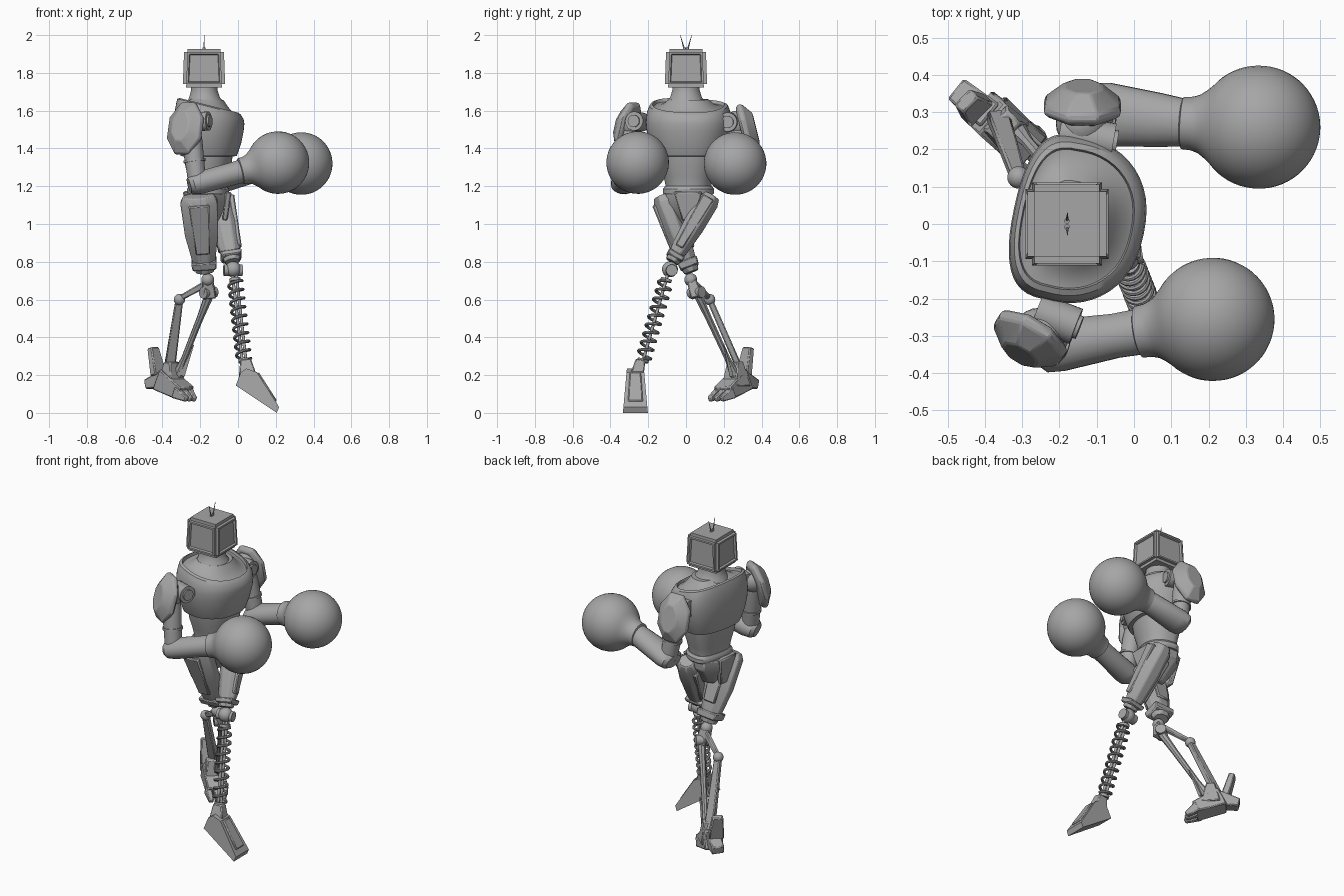
import bpy, bmesh
from math import sin, cos, pi, radians, copysign
from mathutils import Vector as V, Matrix

cube = bpy.data.objects.get("Cube")
if cube:
    bpy.data.objects.remove(cube, do_unlink=True)

grey = bpy.data.materials.new("metal_grey")
grey.use_nodes = True
COLOUR = (0.38, 0.38, 0.38, 1)
grey.diffuse_color = COLOUR
grey.node_tree.nodes["Principled BSDF"].inputs["Base Color"].default_value = COLOUR
parts = []


def add(name, bm):
    bmesh.ops.recalc_face_normals(bm, faces=bm.faces)
    me = bpy.data.meshes.new(name)
    bm.to_mesh(me)
    bm.free()
    me.materials.append(grey)
    ob = bpy.data.objects.new(name, me)
    bpy.context.collection.objects.link(ob)
    parts.append(ob)
    return ob


def skin(name, rings):
    """Join rings of points into a capped tube."""
    bm = bmesh.new()
    rows = [[bm.verts.new(p) for p in ring] for ring in rings]
    n = len(rows[0])
    for lo, hi in zip(rows, rows[1:]):
        for i in range(n):
            j = (i + 1) % n
            bm.faces.new((lo[i], lo[j], hi[j], hi[i]))
    bm.faces.new(rows[0])
    bm.faces.new(rows[-1])
    return add(name, bm)


def limb(name, a, b, profile, n=24, ref=(1, 0, 0), bevel=0):
    """Tapered prism from a to b; profile rows are (t, half width along ref, half depth)."""
    a, b = V(a), V(b)
    d = (b - a).normalized()
    u = V(ref)
    u = (u - d * u.dot(d)).normalized()
    v = d.cross(u)
    k = 1 / cos(pi / n)
    rings = []
    for t, w, h in profile:
        c = a.lerp(b, t)
        angles = [2 * pi * (i + 0.5) / n for i in range(n)]
        rings.append([c + u * (cos(q) * w * k) + v * (sin(q) * h * k) for q in angles])
    ob = skin(name, rings)
    if bevel:
        m = ob.modifiers.new("bevel", "BEVEL")
        m.width = bevel
        m.segments = 1
    return ob


def rod(name, a, b, r, n=12):
    return limb(name, a, b, [(0, r, r), (1, r, r)], n, ref=(0.8, 0.6, 0.1))


def block(name, a, b, w0, h0, w1, h1, ref=(1, 0, 0)):
    return limb(name, a, b, [(0, w0, h0), (1, w1, h1)], 4, ref, 0.006)


def ball(name, c, r):
    bm = bmesh.new()
    bmesh.ops.create_uvsphere(bm, u_segments=24, v_segments=14, radius=r,
                              matrix=Matrix.Translation(c))
    return add(name, bm)


# Head: bevelled box with a recessed panel on every side
bm = bmesh.new()
bmesh.ops.create_cube(bm, size=1)
for v in bm.verts:
    s = 0.21 if v.co.z > 0 else 0.225
    v.co = V((v.co.x * s - 0.18, v.co.y * s, v.co.z * 0.205 + 1.825))
bmesh.ops.bevel(bm, geom=bm.edges[:], offset=0.018, segments=2, affect="EDGES")
bm.normal_update()
sides = [f for f in bm.faces if f.calc_area() > 0.02 and abs(f.normal.z) < 0.5]
bmesh.ops.inset_individual(bm, faces=sides, thickness=0.014, depth=0)
bmesh.ops.inset_individual(bm, faces=sides, thickness=0.006, depth=-0.012)
add("head", bm)
for s in (-1, 1):
    limb("antenna", (-0.18, s * 0.008, 1.92), (-0.178, s * 0.03, 2.0),
         [(0, 0.004, 0.004), (1, 0.001, 0.001)], 6)
    rod("antenna_base", (-0.18, s * 0.008, 1.92), (-0.18, s * 0.008, 1.935), 0.007)


# Torso: D-shaped rings turned a little towards one side
def torso_ring(scale, z, tilt=0, n=48):
    ring = []
    for i in range(n):
        q = 2 * pi * i / n
        c, s = cos(q), sin(q)
        x = 0.2 * c if c > 0 else -0.155 * abs(c) ** 0.55
        y = 0.225 * copysign(abs(s) ** 0.85, s)
        p = Matrix.Rotation(radians(-12), 3, "Z") @ V((x * scale, y * scale, 0))
        ring.append(p + V((-0.17, 0.012, z - tilt * p.x)))
    return ring


skin("chest", [torso_ring(*r) for r in (
    (0.6, 1.355), (0.8, 1.36), (0.83, 1.375), (0.92, 1.43), (0.98, 1.49), (1, 1.54, 0.05),
    (0.98, 1.585, 0.15), (0.94, 1.61, 0.22), (0.91, 1.625, 0.25), (0.84, 1.632, 0.25),
    (0.82, 1.615, 0.25), (0.74, 1.617, 0.22), (0.6, 1.632, 0.15), (0.46, 1.66, 0.05))])
limb("neck", (-0.175, 0, 1.58), (-0.18, 0, 1.74),
     [(0, 0.125, 0.13), (0.35, 0.105, 0.11), (0.55, 0.082, 0.085), (0.8, 0.07, 0.072), (1, 0.07, 0.072)], 32)
skin("abdomen", [torso_ring(*r) for r in (
    (0.52, 1.16), (0.53, 1.2), (0.58, 1.25), (0.66, 1.31), (0.7, 1.37))])
skin("belt", [torso_ring(*r) for r in ((0.57, 1.155), (0.6, 1.165), (0.6, 1.185), (0.55, 1.2))])

# Pelvis
limb("pelvis", (-0.17, 0.01, 1.17), (-0.16, 0.01, 0.99),
     [(0, 0.11, 0.12), (0.35, 0.105, 0.115), (0.8, 0.065, 0.05), (1, 0.04, 0.025)], 8, bevel=0.006)
block("front_hip_plate", (-0.05, 0.01, 1.17), (-0.07, 0.01, 1.02), 0.016, 0.075, 0.014, 0.03)
block("rear_hip_plate", (-0.275, -0.01, 1.17), (-0.25, 0, 1.0), 0.016, 0.08, 0.014, 0.03)


# Arms: shoulder joint, pad, upper arm, forearm and round glove
def arm(side, axle, shoulder, pad, pad_axis, elbow, wrist, glove, thick):
    rod(side + "_shoulder_axle", *axle, 0.05, 24)
    end = V(axle[1])
    d = (end - V(axle[0])).normalized()
    rod(side + "_axle_cap", end, end + d * 0.01, 0.032, 24)
    ball(side + "_shoulder_joint", shoulder, 0.07)
    c, ax = V(pad), V(pad_axis).normalized()
    ref = V((-ax.y, ax.x, 0))
    limb(side + "_shoulder_pad", c - ax * 0.04, c + ax * 0.04,
         [(0, 0.085, 0.125), (0.2, 0.104, 0.142), (0.45, 0.1, 0.138), (1, 0.05, 0.08)], 8, ref, 0.005)
    e, w, g = V(elbow), V(wrist), V(glove)
    limb(side + "_upper_arm", shoulder, e,
         [(0, 0.05, 0.05), (0.3, 0.055, 0.056), (0.7, 0.05, 0.052), (1, 0.047, 0.05)], 20)
    rod(side + "_arm_band", V(shoulder).lerp(e, 0.6), V(shoulder).lerp(e, 0.64), 0.058, 20)
    limb(side + "_forearm", e - (w - e) * 0.17, w,
         [(0, thick * 0.7, 0.04), (0.06, thick * 0.95, 0.052), (0.2, thick, 0.06),
          (0.7, thick * 0.85, 0.06), (1, 0.062, 0.062)], 20, (0, 1, 0))
    # Glove: concave cuff running into a sphere
    d = (g - w).normalized()
    R, length = 0.165, 0.375
    prof = [(0, 0.06), (0.004, 0.07), (0.03, 0.072), (0.05, 0.079), (0.068, 0.092)]
    prof += [(0.21 - R * cos(q), R * sin(q)) for q in
             [radians(40 + 139 * i / 24) for i in range(25)]]
    start = g - d * 0.21
    limb(side + "_glove", start, start + d * length, [(t / length, r, r) for t, r in prof], 40)


arm("right", ((-0.26, -0.235, 1.54), (-0.155, -0.275, 1.545)), (-0.255, -0.295, 1.53),
    (-0.287, -0.32, 1.51), (-0.5, -0.82, 0.25), (-0.215, -0.328, 1.215),
    (0.04, -0.285, 1.285), (0.212, -0.256, 1.325), 0.07)
arm("left", ((-0.2, 0.245, 1.54), (-0.055, 0.22, 1.54)), (-0.14, 0.27, 1.53),
    (-0.138, 0.332, 1.5), (0.02, 1, 0.25), (-0.085, 0.295, 1.225),
    (0.15, 0.27, 1.3), (0.335, 0.26, 1.32), 0.085)

# Left leg: armoured thigh, coil spring shin, wedge foot
hip, knee = V((-0.1, 0.135, 1.15)), V((-0.03, -0.075, 0.8))
limb("left_thigh", hip, knee, [(0, 0.045, 0.045), (0.1, 0.062, 0.058), (0.45, 0.068, 0.058),
     (0.8, 0.056, 0.046), (0.88, 0.048, 0.04), (1, 0.042, 0.036)], 8, bevel=0.005)
shift = V((0.058, 0, 0.02))
block("left_thigh_front_plate", hip.lerp(knee, 0.08) + shift, hip.lerp(knee, 0.82) + shift * 0.85,
      0.016, 0.034, 0.012, 0.022)
block("left_thigh_rear_plate", hip.lerp(knee, 0.15) - shift, hip.lerp(knee, 0.8) - shift * 0.8,
      0.014, 0.03, 0.012, 0.022)
block("left_knee_collar", hip.lerp(knee, 0.88), hip.lerp(knee, 0.95), 0.058, 0.048, 0.05, 0.044)
ball("left_knee", (-0.025, -0.085, 0.76), 0.042)
rod("left_knee_axle", (-0.075, -0.09, 0.755), (0.022, -0.075, 0.755), 0.03, 20)
top, ankle = V((-0.02, -0.095, 0.74)), V((0.035, -0.235, 0.25))
d = (ankle - top).normalized()
u = d.cross(V((0, 1, 0))).normalized()
w = d.cross(u)
for s in (-1, 1):
    rod("left_shin_rod", top + u * s * 0.01, ankle + u * s * 0.01, 0.008)
for c in (0.06, 0.93):
    rod("spring_seat", top.lerp(ankle, c), top.lerp(ankle, c + 0.03), 0.03, 20)

cu = bpy.data.curves.new("spring", "CURVE")
cu.dimensions = "3D"
cu.bevel_depth = 0.008
cu.bevel_resolution = 2
sp = cu.splines.new("POLY")
turns, steps = 9, 20
sp.points.add(turns * steps)
for i, pt in enumerate(sp.points):
    q = 2 * pi * i / steps
    p = top.lerp(ankle, 0.09 + 0.84 * i / (turns * steps)) + u * cos(q) * 0.037 + w * sin(q) * 0.037
    pt.co = (*p, 1)
cu.materials.append(grey)
spring = bpy.data.objects.new("left_spring", cu)
bpy.context.collection.objects.link(spring)
for o in bpy.context.selected_objects:
    o.select_set(False)
spring.select_set(True)
bpy.context.view_layer.objects.active = spring
bpy.ops.object.convert(target="MESH")
parts.append(bpy.context.object)

outline = [(-0.012, 0.145), (0.015, 0.215), (0.045, 0.235), (0.1, 0.215), (0.218, 0.03), (0.205, 0)]
skin("left_foot", [[(x, -0.268 + s * (0.045 + 0.09 * max(0, 0.235 - z)), z) for x, z in outline]
                   for s in (-1, 1)])
block("left_foot_panel", (0.103, -0.268, 0.212), (0.2, -0.268, 0.06), 0.008, 0.03, 0.008, 0.04)
block("left_ankle", (0.04, -0.24, 0.28), (0.05, -0.26, 0.2), 0.028, 0.026, 0.045, 0.035)

# Right leg: broad thigh, linkage shin, jointed foot
hip, knee = V((-0.21, -0.125, 1.15)), V((-0.175, 0.03, 0.745))
limb("right_thigh", hip, knee, [(0, 0.08, 0.045), (0.08, 0.098, 0.06), (0.5, 0.088, 0.06),
     (0.75, 0.068, 0.052), (0.93, 0.055, 0.045), (1, 0.046, 0.038)], 8, bevel=0.005)
for s in (-1, 1):
    off = V((0, s * 0.052, s * 0.02))
    block("right_thigh_plate", hip.lerp(knee, 0.08) + off, hip.lerp(knee, 0.72) + off * 0.95,
          0.055, 0.014, 0.038, 0.01)
block("right_knee_collar", hip.lerp(knee, 0.84), hip.lerp(knee, 0.94), 0.068, 0.055, 0.062, 0.05)
ball("right_knee", (-0.16, 0.025, 0.705), 0.034)
block("right_knee_link", (-0.16, 0.03, 0.7), (-0.15, 0.055, 0.61), 0.028, 0.026, 0.036, 0.03)
rod("right_link_axle", (-0.185, 0.025, 0.635), (-0.125, 0.085, 0.64), 0.03, 20)
ball("right_rear_joint", (-0.31, 0.125, 0.6), 0.03)
block("right_upper_link", (-0.175, 0.05, 0.68), (-0.31, 0.125, 0.605), 0.014, 0.018, 0.013, 0.014, (0, 1, 0))
block("right_rear_strut", (-0.31, 0.125, 0.6), (-0.365, 0.29, 0.22), 0.02, 0.016, 0.03, 0.018)
limb("right_front_strut", (-0.15, 0.06, 0.63), (-0.32, 0.26, 0.2),
     [(0, 0.024, 0.022), (0.3, 0.017, 0.017), (0.8, 0.015, 0.015), (1, 0.028, 0.025)], 8)
across = (0.7, 0.7, 0)
block("right_foot_body", (-0.4, 0.3, 0.18), (-0.28, 0.2, 0.105), 0.055, 0.06, 0.06, 0.035, across)
block("right_heel", (-0.38, 0.285, 0.18), (-0.475, 0.36, 0.15), 0.04, 0.045, 0.035, 0.025, across)
block("right_heel_fin", (-0.42, 0.305, 0.2), (-0.45, 0.33, 0.345), 0.045, 0.022, 0.03, 0.018, across)
block("right_ankle", (-0.35, 0.265, 0.14), (-0.35, 0.26, 0.27), 0.06, 0.055, 0.04, 0.025, across)
for i in (-1, 0, 1):
    root = V((-0.3 + i * 0.035, 0.215 + i * 0.035, 0.11))
    tip = V((-0.25 + i * 0.02, 0.155 + i * 0.03, 0.072))
    block("right_toe", root, tip, 0.019, 0.032, 0.014, 0.014, across)
limb("right_ankle_spike", (-0.3, 0.24, 0.2), (-0.235, 0.2, 0.36),
     [(0, 0.018, 0.01), (1, 0.002, 0.002)], 4)

# Smooth round parts, keep hard edges
for o in parts:
    o.select_set(True)
bpy.context.view_layer.objects.active = parts[0]
bpy.ops.object.shade_smooth_by_angle(angle=radians(32))
